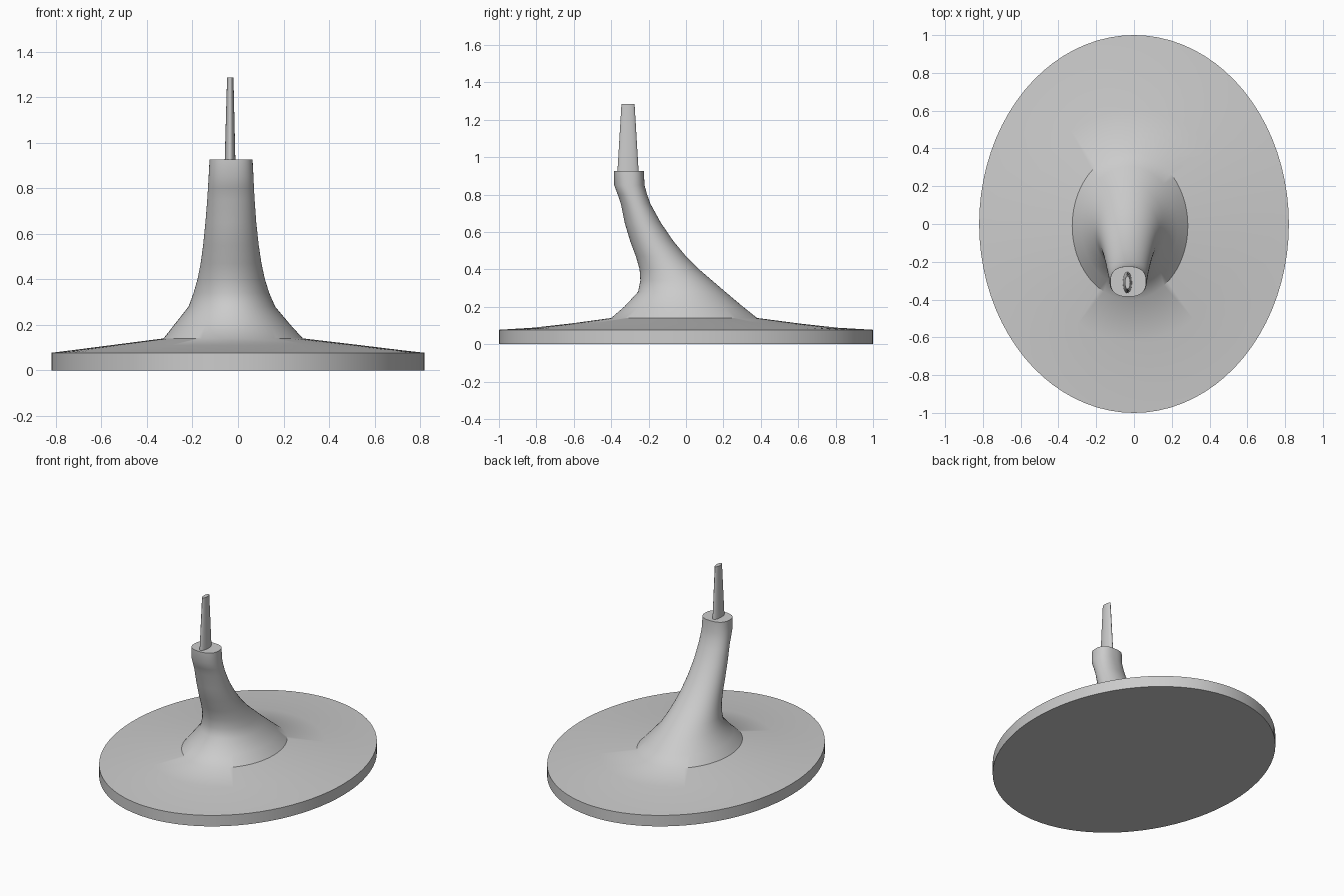
import bpy
import bmesh
import math

default_cube = bpy.data.objects.get("Cube")
if default_cube:
    bpy.data.objects.remove(default_cube, do_unlink=True)

SEGMENTS = 80


def make_material(name, colour):
    material = bpy.data.materials.new(name)
    material.use_nodes = True
    material.diffuse_color = colour
    material.node_tree.nodes["Principled BSDF"].inputs["Base Color"].default_value = colour
    return material


def rounded(value, power):
    return math.copysign(abs(value) ** power, value)


def ring_points(height, left, right, front, back, power=1):
    """Oval outline fitted to the given side limits; a lower power is squarer."""
    centre_x, radius_x = (left + right) / 2, (right - left) / 2
    centre_y, radius_y = (front + back) / 2, (back - front) / 2
    for step in range(SEGMENTS):
        angle = math.tau * step / SEGMENTS
        yield (centre_x + radius_x * rounded(math.cos(angle), power),
               centre_y + radius_y * rounded(math.sin(angle), power),
               height)


def loft(name, stations, material, sharp_angle):
    """Skin a closed body through a stack of oval stations."""
    bm = bmesh.new()
    rings = [[bm.verts.new(point) for point in ring_points(*station)]
             for station in stations]
    for lower, upper in zip(rings, rings[1:]):
        for i in range(SEGMENTS):
            j = (i + 1) % SEGMENTS
            bm.faces.new((lower[i], lower[j], upper[j], upper[i]))
    bm.faces.new(list(reversed(rings[0])))
    bm.faces.new(rings[-1])
    mesh = bpy.data.meshes.new(name)
    bm.to_mesh(mesh)
    bm.free()
    mesh.materials.append(material)
    body = bpy.data.objects.new(name, mesh)
    bpy.context.collection.objects.link(body)
    bpy.ops.object.select_all(action='DESELECT')
    body.select_set(True)
    bpy.context.view_layer.objects.active = body
    bpy.ops.object.shade_smooth_by_angle(angle=math.radians(sharp_angle))
    return body


grey = make_material("plain grey", (0.6, 0.6, 0.6, 1))

# Oval base disc sweeping up into the leaning stem: height, left, right, front, back
pedestal_stations = [
    (0, -.82, .82, -1, 1),
    (.077, -.82, .82, -1, 1),
    (.088, -.73, .72, -.82, .81),
    (.11, -.56, .54, -.62, .61),
    (.14, -.327, .285, -.40, .38),
    (.2, -.28, .23, -.33, .305),
    (.28, -.217, .163, -.256, .21),
    (.34, -.195, .137, -.244, .14),
    (.4, -.178, .118, -.248, .07),
    (.47, -.164, .103, -.268, 0),
    (.55, -.153, .091, -.298, -.067),
    (.65, -.143, .08, -.328, -.135),
    (.75, -.135, .073, -.348, -.19, .95),
    (.8, -.132, .07, -.365, -.208, .9),
    (.85, -.129, .068, -.384, -.222, .85),
    (.925, -.125, .064, -.385, -.225, .8),
]
loft("pedestal", pedestal_stations, grey, 36)

# Thin flattened spike standing on the stem's flat top
spike_stations = [
    (.9, -.059, -.011, -.368, -.252),
    (1.285, -.048, -.02, -.345, -.275),
]
loft("spike", spike_stations, grey, 40)
